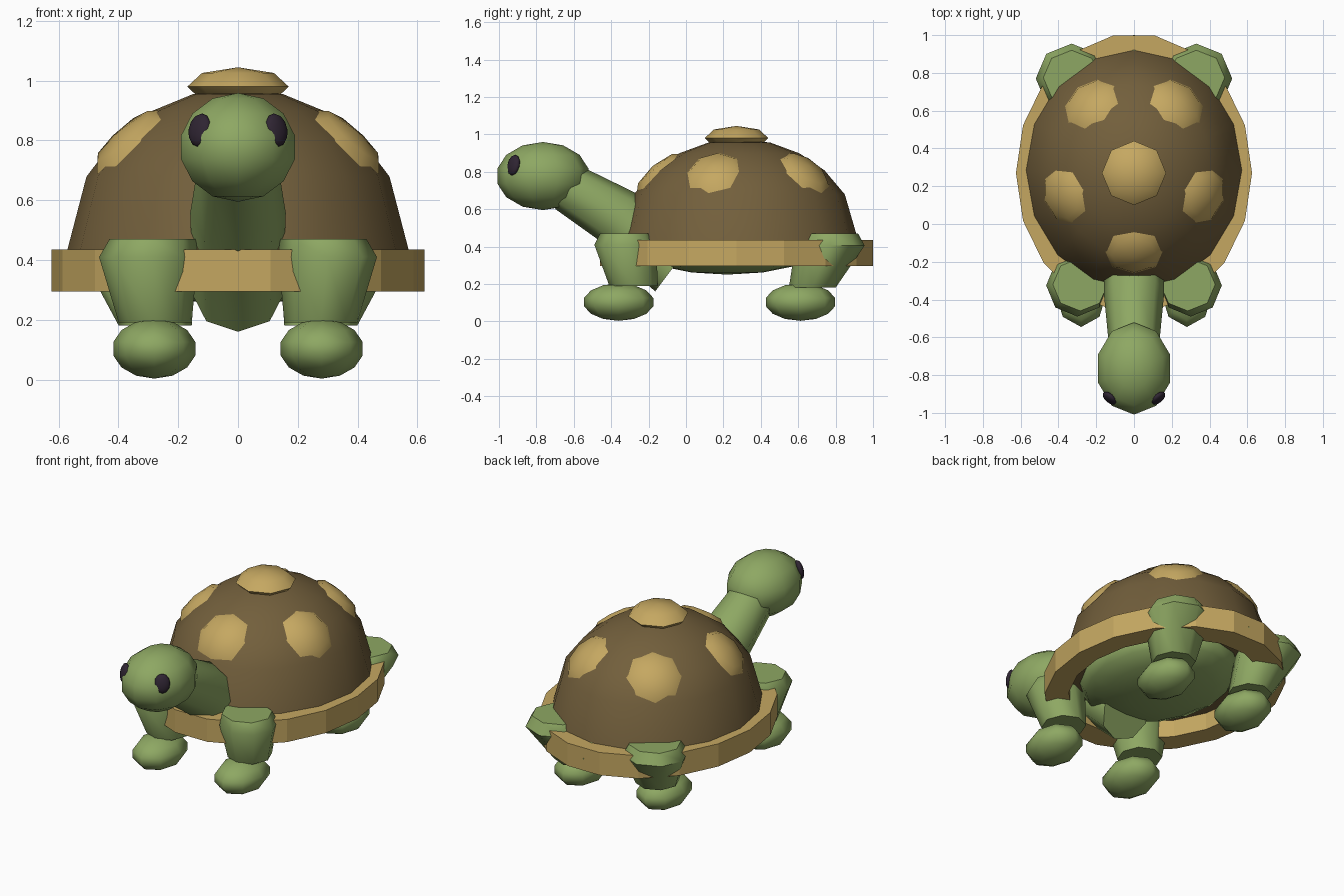
import bpy, bmesh, math
from math import sin, cos, pi, radians
from mathutils import Vector, Matrix

if "Cube" in bpy.data.objects:
    bpy.data.objects.remove(bpy.data.objects["Cube"])


def material(name, rgb):
    m = bpy.data.materials.new(name)
    m.use_nodes = True
    m.diffuse_color = (*rgb, 1)
    bsdf = next(n for n in m.node_tree.nodes if n.type == 'BSDF_PRINCIPLED')
    bsdf.inputs["Base Color"].default_value = (*rgb, 1)
    return m


GREEN = material("skin green", (0.27, 0.39, 0.125))
TAN = material("shell tan", (0.56, 0.39, 0.12))
BROWN = material("shell brown", (0.17, 0.115, 0.045))
DARK = material("eye dark", (0.028, 0.018, 0.032))


def finish(name, bm, mat, smooth=50):
    """Turn a bmesh into a named object, smooth below the given angle."""
    bmesh.ops.recalc_face_normals(bm, faces=bm.faces)
    mesh = bpy.data.meshes.new(name)
    bm.to_mesh(mesh)
    bm.free()
    mesh.materials.append(mat)
    ob = bpy.data.objects.new(name, mesh)
    bpy.context.collection.objects.link(ob)
    if smooth:
        bpy.ops.object.select_all(action='DESELECT')
        ob.select_set(True)
        bpy.context.view_layer.objects.active = ob
        bpy.ops.object.shade_smooth_by_angle(angle=radians(smooth))
    return ob


def ball(name, loc, size, mat, segs, rings, rot=Matrix()):
    bm = bmesh.new()
    bmesh.ops.create_uvsphere(bm, u_segments=segs, v_segments=rings, radius=1)
    bm.transform(Matrix.Translation(loc) @ rot @ Matrix.Diagonal((*size, 1)))
    return finish(name, bm, mat, 80)


def loft(name, rings, sides, mat, smooth=50, caps=True, closed=False):
    """Skin rings of (centre, axis u, axis v), the axes scaled by radius."""
    bm = bmesh.new()
    loops = []
    for c, u, v in rings:
        angles = [2 * pi * i / sides for i in range(sides)]
        loops.append([bm.verts.new(Vector(c) + Vector(u) * cos(a) + Vector(v) * sin(a))
                      for a in angles])
    pairs = list(zip(loops, loops[1:]))
    if closed:
        pairs.append((loops[-1], loops[0]))
    for a, b in pairs:
        for i in range(sides):
            j = (i + 1) % sides
            bm.faces.new((a[i], a[j], b[j], b[i]))
    if caps and not closed:
        bm.faces.new(loops[0])
        bm.faces.new(loops[-1])
    return finish(name, bm, mat, smooth)


def flat_ring(x, y, z, rx, ry):
    return (x, y, z), (rx, 0, 0), (0, ry, 0)


# Shell dome
MID, BASE = 0.285, 0.40
RX, RY, RZ = 0.58, 0.645, 0.575
loft("shell_dome",
     [flat_ring(0, MID, BASE + RZ * sin(radians(t)), RX * cos(radians(t)), RY * cos(radians(t)))
      for t in (0, 29, 45, 60, 75, 89.5)], 16, BROWN)

# Shell rim, a faceted hoop
loft("shell_rim", [flat_ring(0, 0.27, z, 0.625 * k, 0.74 * k)
                   for k, z in ((1, 0.295), (1, 0.435), (0.8, 0.435), (0.8, 0.295))],
     18, TAN, smooth=0, closed=True)

# Shell spots
ball("shell_spot_top", (0, 0.27, 0.98), (0.17, 0.17, 0.065), TAN, 8, 4)
for i in range(5):
    a, lat = radians(-90 + 72 * i), radians(46)
    d = Vector((cos(a) * cos(lat), sin(a) * cos(lat), sin(lat)))
    normal = Vector((d.x / RX, d.y / RY, d.z / RZ)).normalized()
    p = Vector((d.x * RX, MID + d.y * RY, BASE + d.z * RZ)) - normal * 0.042
    ball(f"shell_spot_{i + 1}", p, (0.17, 0.17, 0.065), TAN, 8, 4,
         normal.to_track_quat('Z', 'Y').to_matrix().to_4x4())

# Belly
ball("belly", (0, 0.22, 0.40), (0.40, 0.50, 0.15), GREEN, 16, 8)

# Neck, a bent eight-sided tube
neck = [(-0.62, 0.71, 0.135), (-0.364, 0.558, 0.16), (-0.075, 0.28, 0.15)]
loft("neck", [((0, y, z), (r, 0, 0), (0, r * 0.6, r * 0.8)) for y, z, r in neck], 8, GREEN)

# Head and eyes
ball("head", (0, -0.765, 0.777), (0.205, 0.25, 0.182), GREEN, 10, 7)
for side, s in (("left", 1), ("right", -1)):
    facing = Vector((s * 0.62, -0.75, 0.22)).to_track_quat('Z', 'Y').to_matrix().to_4x4()
    ball(f"eye_{side}", (s * 0.128, -0.922, 0.835), (0.045, 0.057, 0.022), DARK, 12, 8, facing)

# Legs and feet
for side, s in (("left", 1), ("right", -1)):
    loft(f"front_leg_{side}", [flat_ring(s * 0.285, -0.32, 0.47, 0.145, 0.14),
                               flat_ring(s * 0.30, -0.325, 0.41, 0.165, 0.165),
                               flat_ring(s * 0.277, -0.28, 0.19, 0.122, 0.13)], 8, GREEN)
    loft(f"back_leg_{side}", [flat_ring(s * 0.33, 0.775, 0.47, 0.15, 0.145),
                              flat_ring(s * 0.33, 0.77, 0.405, 0.19, 0.185),
                              flat_ring(s * 0.277, 0.675, 0.18, 0.122, 0.125)], 8, GREEN)
    for name, y in (("front", -0.36), ("back", 0.612)):
        ball(f"{name}_foot_{side}", (s * 0.28, y, 0.103), (0.141, 0.19, 0.1), GREEN, 8, 7)

# Tail, a small cone poking through the rim
loft("tail", [((0, 0.85, 0.42), (0.08, 0, 0), (0, 0.02, 0.06)),
              ((0, 1.0, 0.365), (0.004, 0, 0), (0, 0.001, 0.004))], 8, GREEN)
